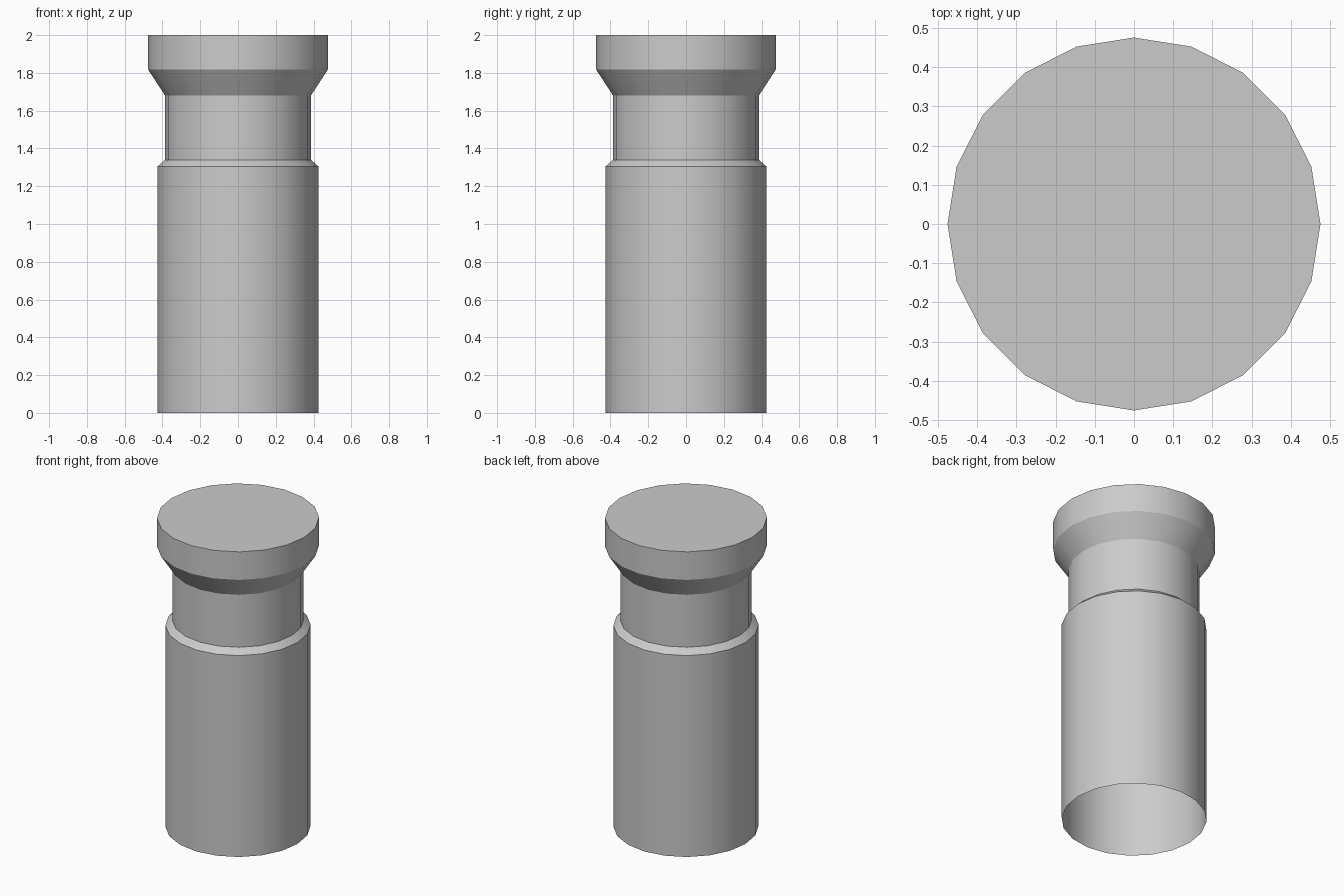
import bpy, bmesh
from math import cos, sin, tau, radians

if "Cube" in bpy.data.objects:
    bpy.data.objects.remove(bpy.data.objects["Cube"])

SIDES = 20
# Profile (radius, height): body, bevelled shoulder, neck, flared head
PROFILE = [(0.426, 0.0), (0.426, 1.305), (0.386, 1.34),
           (0.386, 1.68), (0.476, 1.818), (0.476, 2.0)]

bm = bmesh.new()
rings = [[bm.verts.new((r * cos(tau * i / SIDES), r * sin(tau * i / SIDES), z))
          for i in range(SIDES)] for r, z in PROFILE]

# Walls between successive rings
for low, high in zip(rings, rings[1:]):
    for i in range(SIDES):
        j = (i + 1) % SIDES
        bm.faces.new((low[i], low[j], high[j], high[i]))

# Closed top; the underside stays open
bm.faces.new(rings[-1])

mesh = bpy.data.meshes.new("flared_post")
bm.to_mesh(mesh)
bm.free()
post = bpy.data.objects.new("flared_post", mesh)
bpy.context.collection.objects.link(post)

# Smooth round walls, sharp rims
bpy.context.view_layer.objects.active = post
post.select_set(True)
bpy.ops.object.shade_smooth_by_angle(angle=radians(30))
